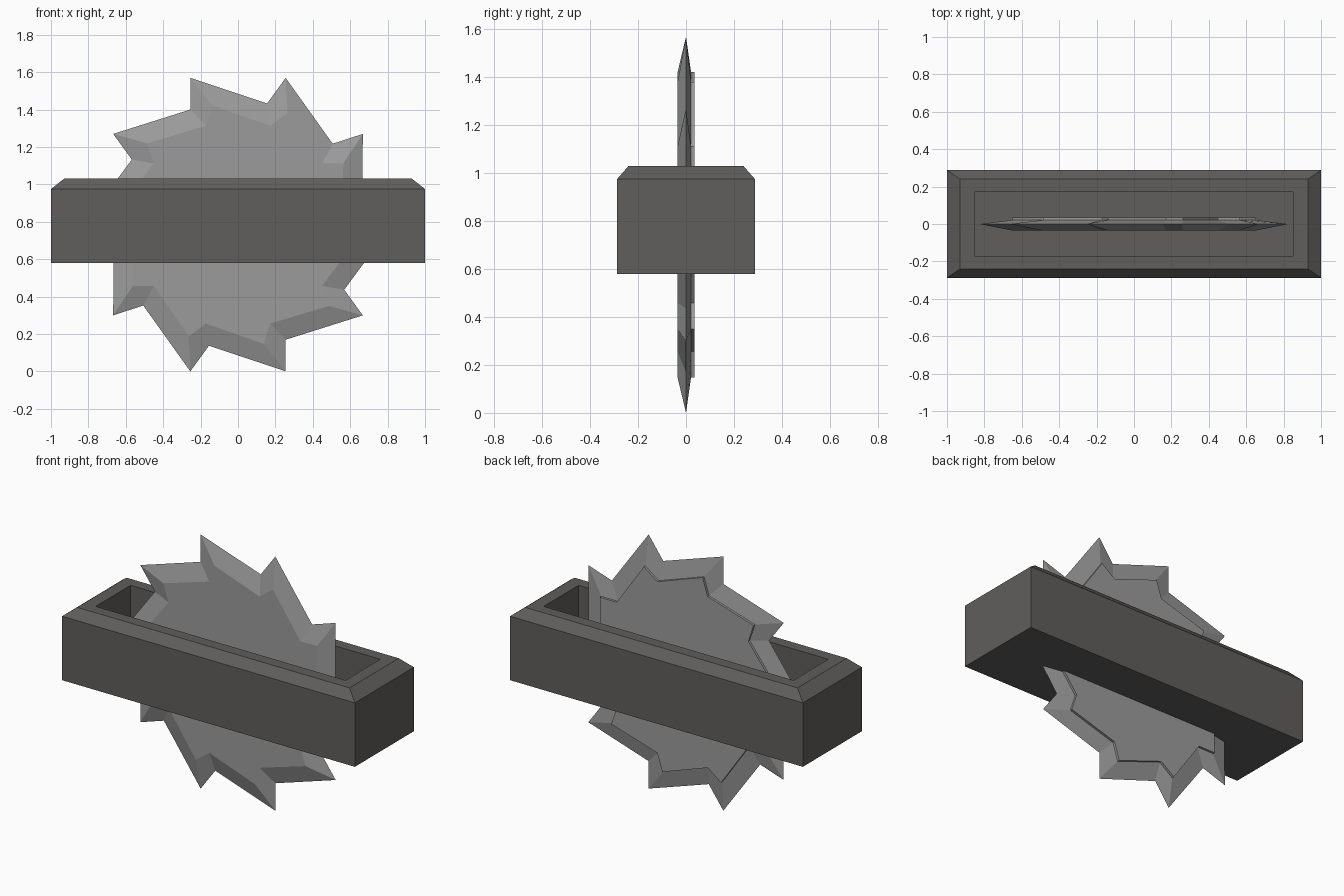
import bpy, bmesh, math

if "Cube" in bpy.data.objects:
    bpy.data.objects.remove(bpy.data.objects["Cube"])


def material(name, rgb):
    m = bpy.data.materials.new(name)
    m.diffuse_color = (*rgb, 1)
    m.use_nodes = True
    m.node_tree.nodes["Principled BSDF"].inputs["Base Color"].default_value = m.diffuse_color
    return m


def skin(name, loops, mat):
    """Bridge successive closed loops and cap both ends."""
    bm = bmesh.new()
    rings = [[bm.verts.new(p) for p in loop] for loop in loops]
    n = len(rings[0])
    for a, b in zip(rings, rings[1:]):
        for i in range(n):
            j = (i + 1) % n
            bm.faces.new((a[i], a[j], b[j], b[i]))
    bm.faces.new(rings[0])
    bm.faces.new(rings[-1])
    bmesh.ops.recalc_face_normals(bm, faces=bm.faces)
    me = bpy.data.meshes.new(name)
    bm.to_mesh(me)
    bm.free()
    me.materials.append(mat)
    ob = bpy.data.objects.new(name, me)
    bpy.context.collection.objects.link(ob)
    return ob


steel = material("blade steel grey", (0.33, 0.33, 0.33))
iron = material("housing dark grey", (0.118, 0.112, 0.108))


# Housing: box with chamfered rim and sunken trough
def rect(x, y, z):
    return [(-x, -y, z), (x, -y, z), (x, y, z), (-x, y, z)]


skin("housing", [rect(1, .288, .58), rect(1, .288, .975), rect(.93, .24, 1.03),
                 rect(.853, .17, 1.03), rect(.853, .17, .65)], iron)

# Saw blade: ten raked teeth, sharp outline, bevelled to flat sides
CZ = .825 * math.sin(math.radians(72))


def teeth(tip_r, tip_off, gap_r, gap_off, y):
    pts = []
    for k in range(10):
        for r, off in ((tip_r, tip_off), (gap_r, gap_off)):
            a = math.radians(36 * k + off)
            pts.append((r * math.cos(a), y, CZ + r * math.sin(a)))
    return pts


inner = (.652, -5.8, .556, 0)
skin("saw_blade", [teeth(*inner, -.035), teeth(.825, 0, .666, 4.5, 0),
                   teeth(*inner, .021), teeth(*inner, .035)], steel)
